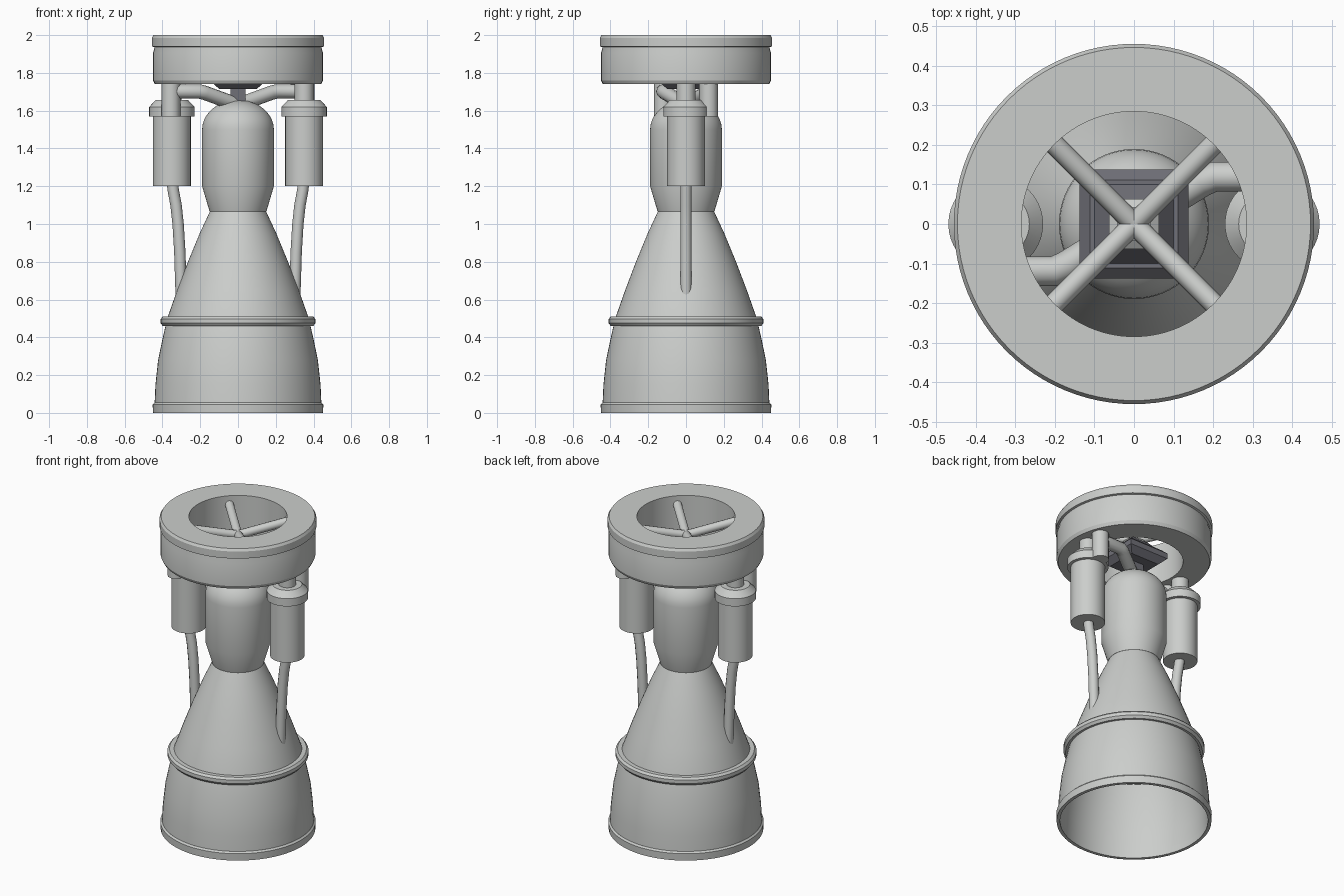
import bpy, bmesh, math
from mathutils import Vector

if "Cube" in bpy.data.objects:
    bpy.data.objects.remove(bpy.data.objects["Cube"], do_unlink=True)


def material(name, colour):
    m = bpy.data.materials.new(name)
    m.use_nodes = True
    m.diffuse_color = colour
    bsdf = next(n for n in m.node_tree.nodes if n.type == 'BSDF_PRINCIPLED')
    bsdf.inputs["Base Color"].default_value = colour
    return m


LIGHT = material("light_grey_metal", (0.60, 0.615, 0.60, 1))
DARK = material("dark_grey_metal", (0.16, 0.16, 0.185, 1))


def activate(ob):
    bpy.ops.object.select_all(action='DESELECT')
    ob.select_set(True)
    bpy.context.view_layer.objects.active = ob


def lathe(name, profile, mat=LIGHT, sides=64, centre=(0, 0), closed=True, turn=0, smooth=True):
    """Revolve (radius, height) points about a vertical axis."""
    bm = bmesh.new()
    rings = []
    for r, z in profile:
        angles = [turn + 2 * math.pi * i / sides for i in range(sides)]
        rings.append([bm.verts.new((r * math.cos(a), r * math.sin(a), z)) for a in angles])
    pairs = list(zip(rings, rings[1:]))
    if closed:
        pairs.append((rings[-1], rings[0]))
    for low, high in pairs:
        for i in range(sides):
            j = (i + 1) % sides
            bm.faces.new((low[i], low[j], high[j], high[i]))
    bmesh.ops.remove_doubles(bm, verts=bm.verts, dist=1e-5)
    bmesh.ops.recalc_face_normals(bm, faces=bm.faces)
    mesh = bpy.data.meshes.new(name)
    bm.to_mesh(mesh)
    bm.free()
    ob = bpy.data.objects.new(name, mesh)
    bpy.context.collection.objects.link(ob)
    ob.location = (centre[0], centre[1], 0)
    mesh.materials.append(mat)
    if smooth:
        activate(ob)
        bpy.ops.object.shade_smooth_by_angle(angle=math.radians(25))
    return ob


def tube(name, points, radius):
    """Round capped pipe along a path."""
    curve = bpy.data.curves.new(name, 'CURVE')
    curve.dimensions = '3D'
    curve.bevel_depth = radius
    curve.bevel_resolution = 4
    curve.use_fill_caps = True
    spline = curve.splines.new('POLY')
    spline.points.add(len(points) - 1)
    for p, co in zip(spline.points, points):
        p.co = (*co, 1)
    ob = bpy.data.objects.new(name, curve)
    bpy.context.collection.objects.link(ob)
    curve.materials.append(LIGHT)
    activate(ob)
    bpy.ops.object.convert(target='MESH')
    bpy.ops.object.shade_smooth_by_angle(angle=math.radians(40))


# Bell nozzle: thin hollow shell, open at the bottom
bell = [(0.443, 0.02), (0.437, 0.15), (0.423, 0.28), (0.4, 0.39), (0.375, 0.5),
        (0.322, 0.65), (0.265, 0.8), (0.203, 0.95), (0.147, 1.07)]
inner = [(r - 0.012, z) for r, z in reversed(bell)]
lathe("nozzle_bell", bell + inner)
lathe("nozzle_lip", [(0.43, 0), (0.45, 0), (0.452, 0.045), (0.442, 0.055), (0.43, 0.05)])
lathe("nozzle_band", [(0.37, 0.46), (0.398, 0.46), (0.41, 0.475), (0.41, 0.497),
                      (0.398, 0.51), (0.365, 0.51)])

# Combustion chamber with domed head
dome = [(0.19 * math.cos(a), 1.5 + 0.157 * math.sin(a))
        for a in [math.pi / 2 * i / 10 for i in range(11)]]
lathe("combustion_chamber", [(0, 1.065), (0.15, 1.065), (0.19, 1.2)] + dome, closed=False)

# Mounting ring with groove and chamfered edges
lathe("mounting_ring", [(0.285, 1.74), (0.44, 1.74), (0.45, 1.76), (0.45, 1.905),
                        (0.443, 1.93), (0.443, 1.937), (0.456, 1.94), (0.456, 1.985),
                        (0.447, 2.0), (0.285, 2.0)], sides=96)

# Gimbal block: square, stepped and tapered
s = math.sqrt(2)
lathe("gimbal_block", [(0, 1.64), (0.04 * s, 1.64), (0.04 * s, 1.715), (0.1 * s, 1.715),
                       (0.138 * s, 1.75), (0.138 * s, 1.785), (0.112 * s, 1.81),
                       (0.1 * s, 1.81), (0.06 * s, 1.86), (0, 1.86)],
      DARK, sides=4, closed=False, turn=math.pi / 4, smooth=False)
lathe("gimbal_hub", [(0, 1.84), (0.068, 1.84), (0.068, 1.865), (0.045, 1.88), (0, 1.88)],
      sides=8, closed=False, turn=math.pi / 8, smooth=False)

# Cross struts from the hub to the ring
for i in range(4):
    a = math.pi / 4 + i * math.pi / 2
    x, y = math.cos(a), math.sin(a)
    tube("cross_strut", [(0, 0, 1.88), (0.3 * x, 0.3 * y, 1.945)], 0.026)

# Turbopumps and pipework, repeated by a half turn
for side, label in ((1, "left"), (-1, "right")):
    def turned(points):
        return [(side * x, side * y, z) for x, y, z in points]

    lathe(label + "_pump", [(0, 1.2), (0.1, 1.2), (0.1, 1.57), (0.12, 1.57), (0.12, 1.62),
                            (0.085, 1.657), (0.05, 1.657), (0.05, 1.76), (0, 1.76)],
          sides=40, centre=(side * 0.35, 0), closed=False)
    tube(label + "_exhaust_pipe", turned([(0.347, 0, 1.22), (0.343, 0, 1.18), (0.328, 0, 1.1),
                                          (0.317, 0, 1.0), (0.308, 0, 0.85),
                                          (0.304, 0, 0.72), (0.3, 0, 0.6)]), 0.03)
    tube(label + "_feed_riser", turned([(0.355, 0.12, 1.57), (0.355, 0.12, 1.76)]), 0.05)
    tube(label + "_feed_pipe", turned([(0.355, 0.12, 1.702), (0.205, 0.12, 1.702),
                                       (0.175, 0.108, 1.694), (0, 0, 1.63)]), 0.038)
